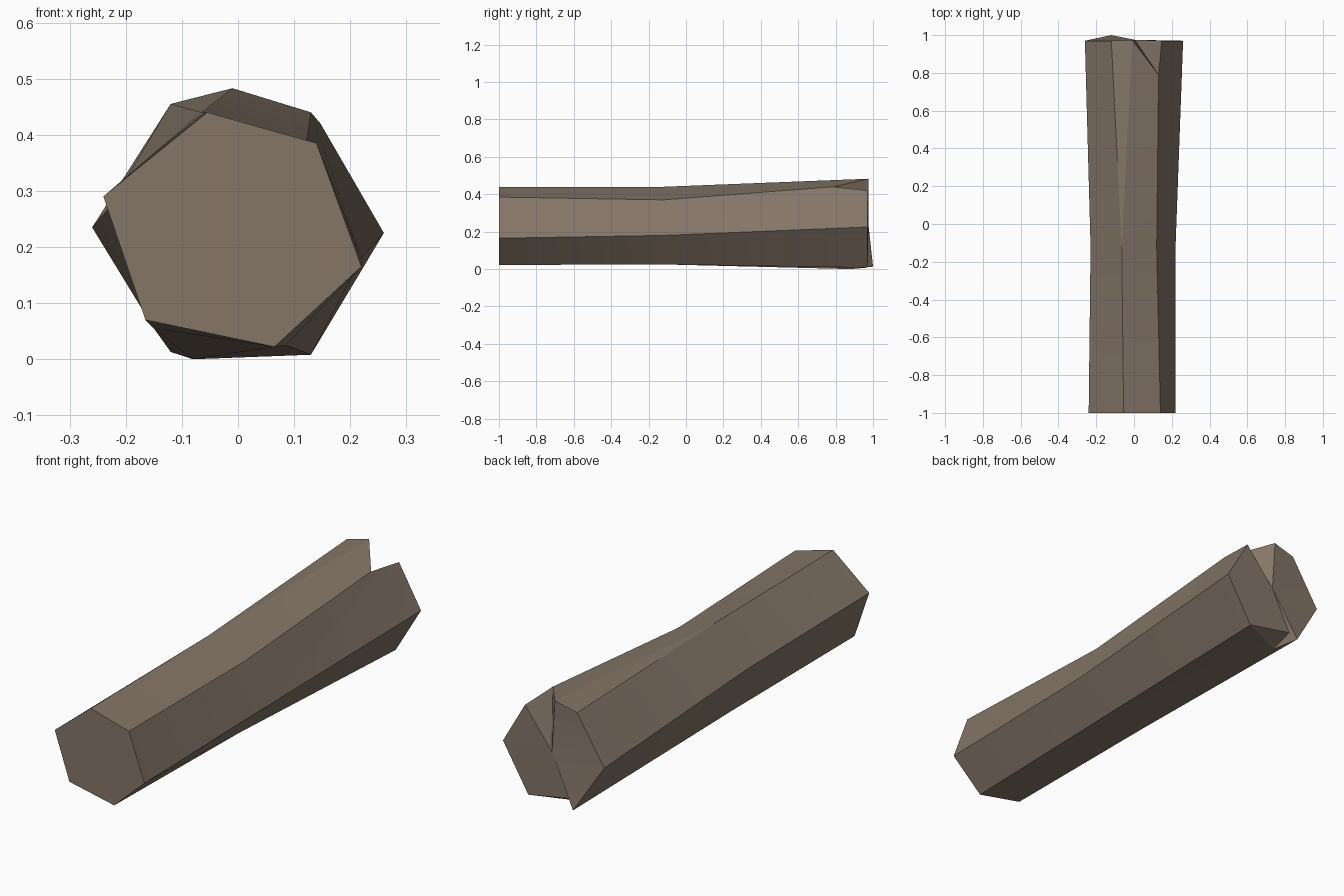
import bpy, bmesh, math

if "Cube" in bpy.data.objects:
    bpy.data.objects.remove(bpy.data.objects["Cube"])

wood = bpy.data.materials.new("weathered_brown_wood")
wood.diffuse_color = (0.235, 0.181, 0.138, 1)
wood.use_nodes = True
wood.node_tree.nodes["Principled BSDF"].inputs["Base Color"].default_value = wood.diffuse_color

bm = bmesh.new()


def vert(x, y, z):
    return bm.verts.new((x, y, z))


def faces(*polys):
    for p in polys:
        bm.faces.new(p)


# Six-sided trunk: front ring and narrower waist ring (x, z), clockwise from top
front = [vert(x, -1.0, z) for x, z in
         [(-.055, .44), (.14, .385), (.22, .165), (.065, .022), (-.165, .07), (-.24, .29)]]
waist = [vert(x, -.12, z) for x, z in
         [(-.065, .44), (.12, .37), (.22, .18), (.085, .025), (-.15, .055), (-.23, .27)]]
bm.faces.new(front)
for i in range(6):
    j = (i + 1) % 6
    faces((front[i], front[j], waist[j], waist[i]))

# Flared broken end: rim corners
top_left = vert(-.12, .97, .455)
peak = vert(-.01, .975, .483)
rim = vert(.147, .97, .42)
right = vert(.26, .97, .225)
low = vert(.13, .97, .008)
left = vert(-.26, .97, .235)
# Split on top: centre of end and the far tip of the crack
centre = vert(.005, .975, .242)
crack = vert(.13, .79, .44)
# Splinter underneath
tip = vert(-.12, 1.0, .013)
inner = vert(-.095, .973, .05)
chip = vert(-.08, .88, 0)

# Flared sides
w = waist
faces((w[0], top_left, peak), (w[0], peak, crack), (w[0], crack, w[1]),
      (w[1], crack, w[2]), (w[2], crack, rim), (w[2], rim, right),
      (w[2], right, low, w[3]), (w[3], low, chip), (w[3], chip, w[4]),
      (w[4], chip, tip), (w[4], tip, left, w[5]), (w[5], left, top_left, w[0]))

# End cap as a fan, leaving the top split open
fan = [rim, right, low, inner, tip, left, top_left, peak]
for a, b in zip(fan, fan[1:]):
    faces((centre, a, b))
# Split walls and chip walls
faces((centre, peak, crack), (centre, crack, rim), (inner, chip, tip), (inner, low, chip))

bmesh.ops.recalc_face_normals(bm, faces=bm.faces)
mesh = bpy.data.meshes.new("log")
bm.to_mesh(mesh)
bm.free()
log = bpy.data.objects.new("log", mesh)
bpy.context.collection.objects.link(log)
mesh.materials.append(wood)

# Soft bend along the length, crisp bark edges
bpy.context.view_layer.objects.active = log
log.select_set(True)
bpy.ops.object.shade_smooth_by_angle(angle=math.radians(20))
